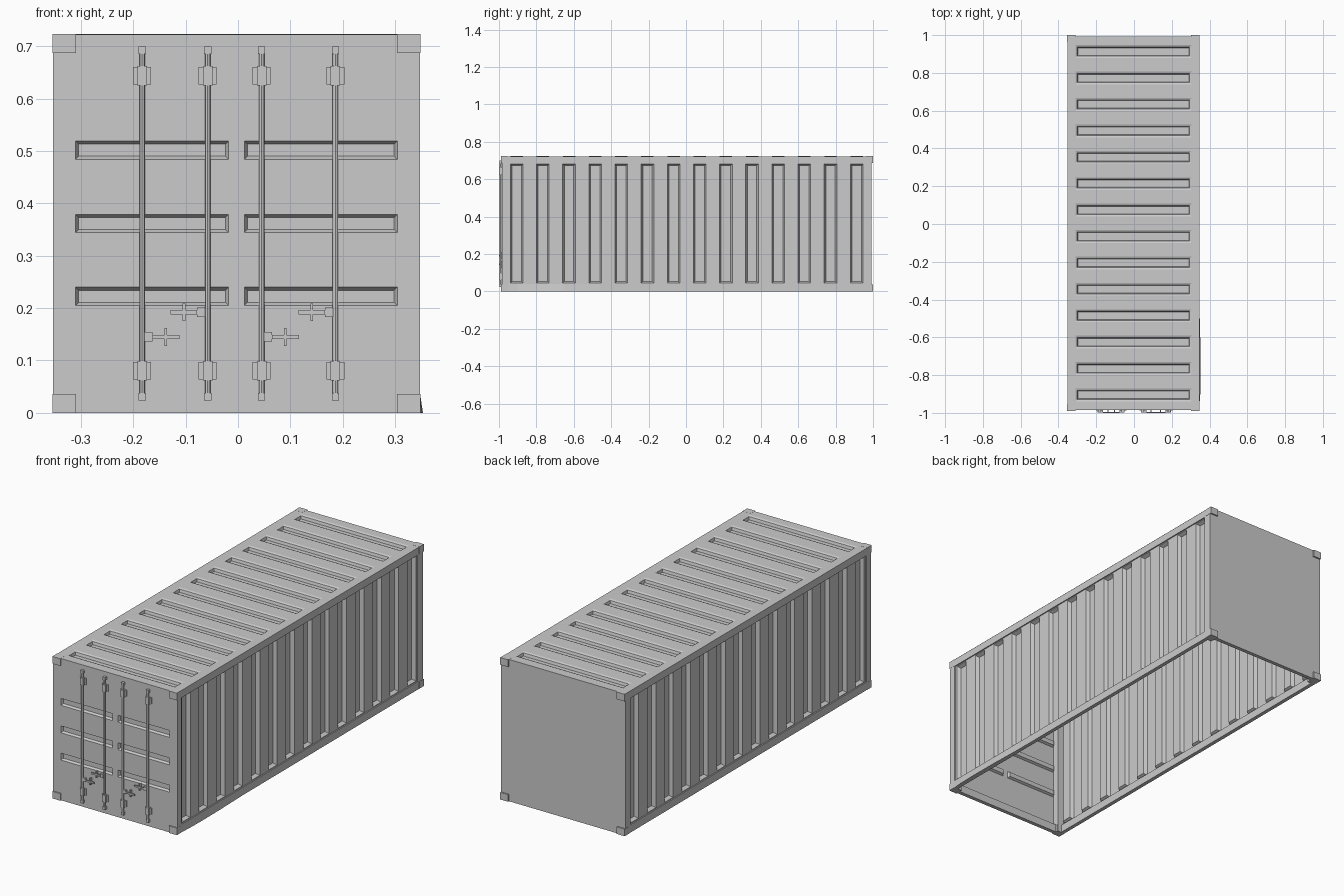
import bpy, bmesh
from mathutils import Vector

if "Cube" in bpy.data.objects:
    bpy.data.objects.remove(bpy.data.objects["Cube"])

CX, HW, H = -0.003, 0.35, 0.723          # centre in x, half width, height
FRONT, BACK = -0.984, 0.993              # end faces
RAIL, TOP = 0.04, 0.685                  # bottom rail top, top rail underside
POST = 0.308                             # half distance between corner posts
THICK = 0.02


def finish(name, bm):
    me = bpy.data.meshes.new(name)
    bm.to_mesh(me)
    bm.free()
    ob = bpy.data.objects.new(name, me)
    bpy.context.collection.objects.link(ob)
    return ob


def add_box(bm, x0, x1, y0, y1, z0, z1):
    geo = bmesh.ops.create_cube(bm, size=1)
    for v in geo["verts"]:
        v.co = Vector((x0 + (v.co.x + .5) * (x1 - x0),
                       y0 + (v.co.y + .5) * (y1 - y0),
                       z0 + (v.co.z + .5) * (z1 - z0)))


def boxes(name, items):
    bm = bmesh.new()
    for b in items:
        add_box(bm, *b)
    return finish(name, bm)


def add_rod(bm, x, y, z0, z1, r, n=12):
    geo = bmesh.ops.create_cone(bm, cap_ends=True, segments=n,
                                radius1=r, radius2=r, depth=z1 - z0)
    for v in geo["verts"]:
        v.co += Vector((x, y, (z0 + z1) / 2))


def dented_sheet(name, area, rects, rings, place, outward):
    """Flat sheet with pressed-in rectangles; rings = (inset, depth) steps."""
    u0, u1, v0, v1 = area
    us = sorted({u0, u1, *[r[0] for r in rects], *[r[1] for r in rects]})
    vs = sorted({v0, v1, *[r[2] for r in rects], *[r[3] for r in rects]})
    bm = bmesh.new()
    quad = lambda pts: bm.faces.new([bm.verts.new(place(*p)) for p in pts])
    for ua, ub in zip(us, us[1:]):
        for va, vb in zip(vs, vs[1:]):
            mu, mv = (ua + ub) / 2, (va + vb) / 2
            if not any(r[0] < mu < r[1] and r[2] < mv < r[3] for r in rects):
                quad([(ua, va, 0), (ub, va, 0), (ub, vb, 0), (ua, vb, 0)])
    for a, b, c, d in rects:
        loop = [(a, c, 0), (b, c, 0), (b, d, 0), (a, d, 0)]
        for i, depth in rings:
            new = [(a + i, c + i, depth), (b - i, c + i, depth),
                   (b - i, d - i, depth), (a + i, d - i, depth)]
            for k in range(4):
                j = (k + 1) % 4
                quad([loop[k], loop[j], new[j], new[k]])
            loop = new
        quad(loop)
    bmesh.ops.remove_doubles(bm, verts=bm.verts, dist=1e-5)
    bm.normal_update()
    if sum((f.normal * f.calc_area() for f in bm.faces), Vector()).dot(Vector(outward)) < 0:
        bmesh.ops.reverse_faces(bm, faces=bm.faces)
    return finish(name, bm)


# Roof with 14 pressed panels
ribs = [-0.905 + i * 0.1398 for i in range(14)]
dented_sheet("roof", (CX - HW, CX + HW, FRONT, BACK),
             [(CX - POST, CX + POST, y - .034, y + .034) for y in ribs],
             [(.010, .004), (.014, .018)],
             lambda u, v, d: (u, v, H - d), (0, 0, 1))

# Corrugated side walls, set back from the frame
for side, s in (("left", -1), ("right", 1)):
    dented_sheet(side + "_wall", (-.955, .955, RAIL - .01, TOP + .01),
                 [(y - .034, y + .034, RAIL + .004, TOP - .004) for y in ribs],
                 [(.009, .018)],
                 lambda u, v, d, s=s: (CX + s * (HW - .006 - d), u, v), (s, 0, 0))

# Doors with three horizontal grooves per leaf
dented_sheet("doors", (CX - POST, CX + POST, RAIL, TOP),
             [(a, b, z, z + .035) for z in (.205, .344, .484)
              for a, b in ((CX - POST + .001, CX - .015), (CX + .015, CX + POST - .001))],
             [(.006, .012)],
             lambda u, v, d: (u, FRONT + d, v), (0, -1, 0))

# Plain back wall
dented_sheet("back_wall", (CX - HW, CX + HW, 0, H), [], [],
             lambda u, v, d: (u, BACK, v), (0, 1, 0))

# Corner posts
boxes("corner_posts", [
    (*sorted((CX + s * POST, CX + s * HW)), y0, y1, 0, H - .0005)
    for s in (-1, 1) for y0, y1 in ((FRONT, -.95), (.95, BACK - .0005))])

# Long top rails and left bottom rail
boxes("top_rails", [(*sorted((CX + s * (HW - THICK), CX + s * HW)), -.95, .95, TOP, H - .0005)
                    for s in (-1, 1)])
boxes("left_bottom_rail", [(CX - HW, CX - HW + THICK, -.95, .95, 0, RAIL)])

# Right bottom rail, with its lower edge bent slightly outward near the front
bm = bmesh.new()
prev = None
for y, bulge in ((-.95, 0), (-.9, .004), (-.8, .006), (-.65, .005), (-.46, 0), (.95, 0)):
    xo, xi = CX + HW, CX + HW - THICK
    ring = [bm.verts.new(p) for p in ((xi, y, 0), (xo + bulge, y, 0), (xo, y, RAIL), (xi, y, RAIL))]
    if prev:
        for k in range(4):
            bm.faces.new((prev[k], prev[(k + 1) % 4], ring[(k + 1) % 4], ring[k]))
    else:
        bm.faces.new(ring)
    prev = ring
bm.faces.new(prev[::-1])
bmesh.ops.recalc_face_normals(bm, faces=bm.faces)
finish("right_bottom_rail", bm)

# Short rails across both ends
boxes("end_rails", [(CX - POST, CX + POST, y0, y1, z0, z1)
                    for y0, y1 in ((FRONT, FRONT + THICK), (BACK - THICK, BACK - .0005))
                    for z0, z1 in ((0, RAIL), (TOP, H - .0005))])

# Eight corner castings standing slightly proud
boxes("corner_castings", [
    (*sorted((CX + s * (HW - .044), CX + s * (HW + .001))), y0, y1, z0, z1)
    for s in (-1, 1) for y0, y1 in ((FRONT - .006, FRONT + .03), (BACK - .03, 1.0))
    for z0, z1 in ((0, .036), (H - .036, H + .0005))])

# Locking bars, their end cams and guide brackets
BAR_Y = FRONT - .008
bars = (-.183, -.058, .045, .186)
bm = bmesh.new()
for x in bars:
    add_rod(bm, x, BAR_Y, .03, .695, .0052)
ob = finish("locking_bars", bm)
bpy.context.view_layer.objects.active = ob
ob.select_set(True)
bpy.ops.object.shade_smooth_by_angle()

boxes("bar_end_cams", [(x - .007, x + .007, BAR_Y - .006, FRONT, z, z + .014)
                       for x in bars for z in (.024, .685)])
plates = []
for x in bars:
    for z in (.064, .627):
        plates.append((x - .017, x + .017, FRONT - .004, FRONT, z, z + .033))
        plates.append((x - .009, x + .009, BAR_Y - .0065, FRONT, z - .002, z + .035))
boxes("bar_brackets", plates)

# Door handles with clamp, lever and cross-shaped catch
parts = []
for x, s, z in ((-.183, 1, .145), (-.058, -1, .192), (.045, 1, .145), (.186, -1, .192)):
    def span(a, b):
        return sorted((x + s * a, x + s * b))
    parts.append((*span(.005, .020), BAR_Y - .005, FRONT - .002, z - .009, z + .009))
    parts.append((*span(.020, .071), BAR_Y - .008, BAR_Y - .002, z - .004, z + .004))
    parts.append((*span(.0425, .0475), BAR_Y - .006, FRONT, z - .017, z + .017))
boxes("door_handles", parts)
